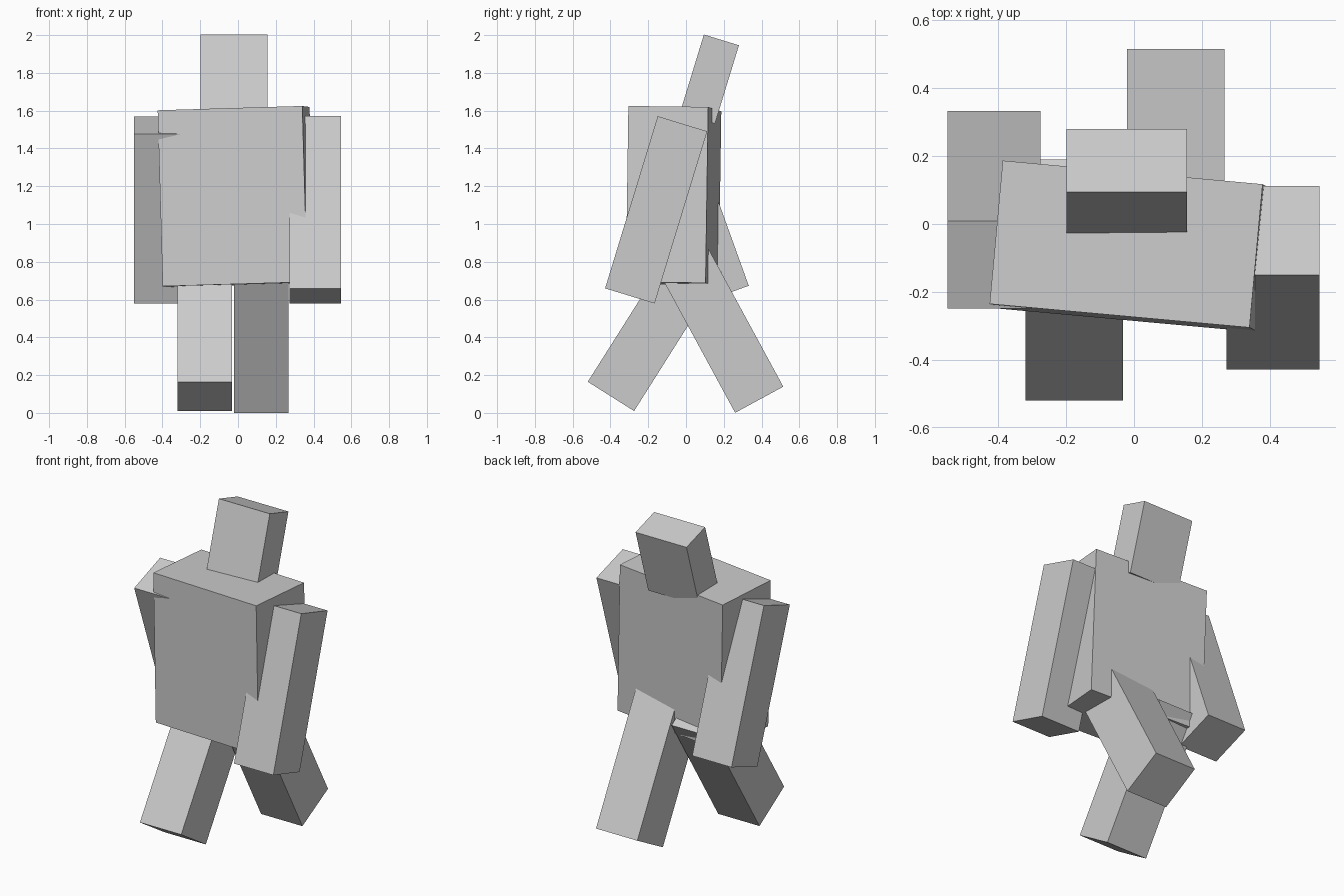
import bpy
from math import radians

cube = bpy.data.objects.get("Cube")
if cube:
    bpy.data.objects.remove(cube, do_unlink=True)

# One plain grey for the whole figure
grey = bpy.data.materials.new("plain_grey")
grey.use_nodes = True
colour = (0.6, 0.6, 0.6, 1)
grey.diffuse_color = colour
grey.node_tree.nodes["Principled BSDF"].inputs["Base Color"].default_value = colour


def block(name, centre, size, tilt):
    """Add a flat-sided box, tilted by degrees about x, y and z."""
    bpy.ops.mesh.primitive_cube_add(size=1, location=centre,
                                    rotation=[radians(a) for a in tilt])
    part = bpy.context.object
    part.name = name
    part.scale = size
    part.data.materials.append(grey)
    return part


# Body and backward-leaning head
block("torso", (-0.01, -0.066, 1.145), (0.769, 0.424, 0.932), (-0.7, -1.7, -5.2))
block("head", (-0.022, 0.124, 1.767), (0.355, 0.194, 0.434), (-17, 0, 0))

# Arms swinging in opposite directions
arm = (0.274, 0.274, 0.953)
block("left_arm", (0.409, -0.158, 1.075), arm, (-17, 0, 0))
block("right_arm", (-0.413, 0.042, 1.075), arm, (19.8, 0, 0))

# Striding legs
leg = (0.288, 0.29, 0.87)
block("left_leg", (0.123, 0.18, 0.452), leg, (28.5, 0, 0))
block("right_leg", (-0.176, -0.165, 0.455), leg, (-32.3, 0, 0))
